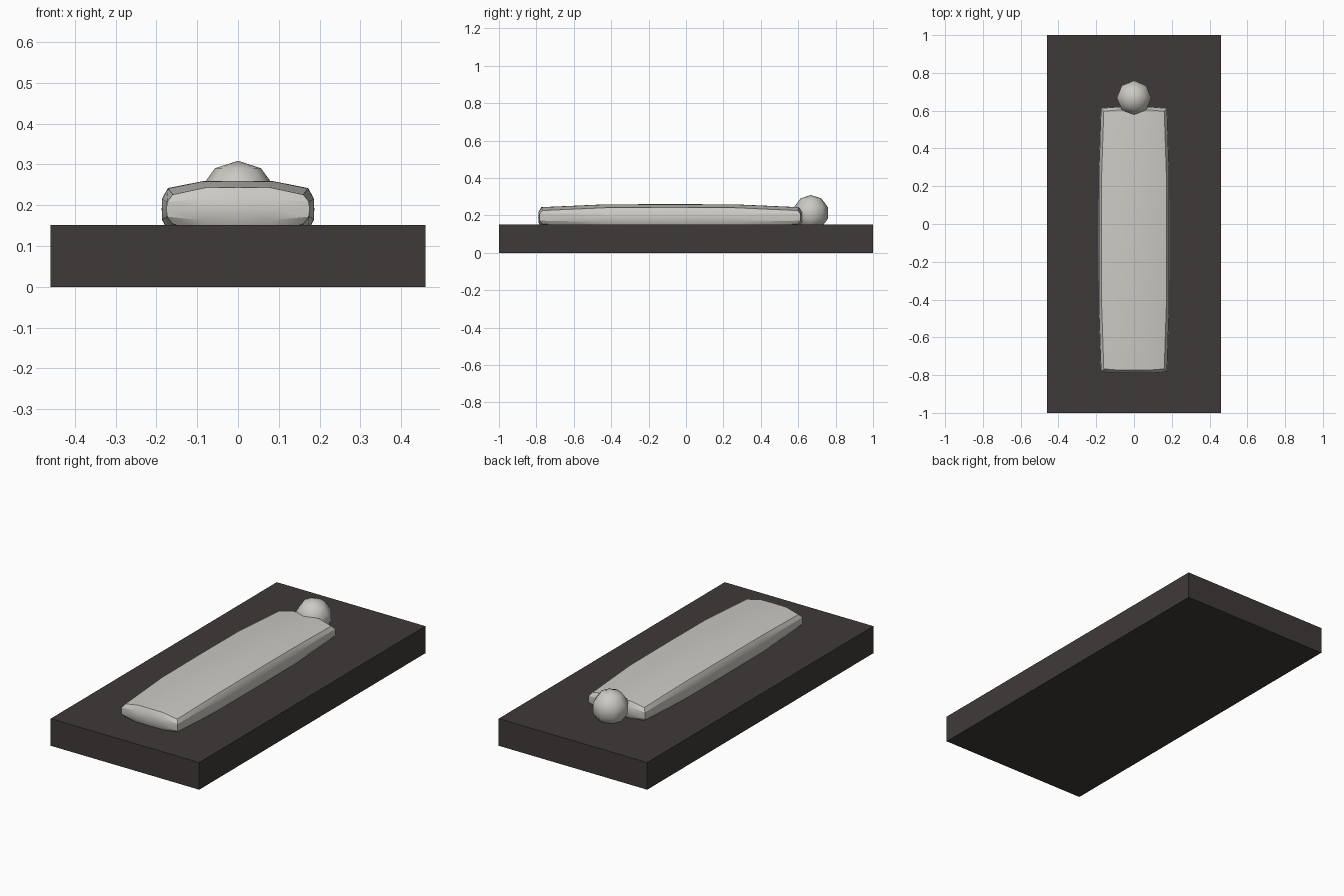
import bpy, bmesh, math
from mathutils import Vector

if "Cube" in bpy.data.objects:
    bpy.data.objects.remove(bpy.data.objects["Cube"])


def material(name, rgb):
    m = bpy.data.materials.new(name)
    m.diffuse_color = (*rgb, 1)
    m.use_nodes = True
    m.node_tree.nodes["Principled BSDF"].inputs["Base Color"].default_value = m.diffuse_color
    return m


dark = material("dark stone", (0.05, 0.042, 0.041))
pale = material("pale stone", (0.60, 0.59, 0.55))


def finish(bm, name, mat, smooth_angle=None):
    bmesh.ops.recalc_face_normals(bm, faces=bm.faces)
    mesh = bpy.data.meshes.new(name)
    bm.to_mesh(mesh)
    bm.free()
    mesh.materials.append(mat)
    ob = bpy.data.objects.new(name, mesh)
    bpy.context.collection.objects.link(ob)
    if smooth_angle:
        bpy.ops.object.select_all(action='DESELECT')
        ob.select_set(True)
        bpy.context.view_layer.objects.active = ob
        bpy.ops.object.shade_smooth_by_angle(angle=math.radians(smooth_angle))
    return ob


# Slab base
bm = bmesh.new()
bmesh.ops.create_cube(bm, size=1)
for v in bm.verts:
    v.co = Vector((v.co.x * 0.92, v.co.y * 2, (v.co.z + 0.5) * 0.152))
finish(bm, "slab_base", dark)


# Lying body: a 4x4x4 block whose faces swell in the middle
def swell(t):
    return 1 - abs(t) ** 4.3


bm = bmesh.new()
bmesh.ops.create_cube(bm, size=2)
bmesh.ops.subdivide_edges(bm, edges=bm.edges[:], cuts=3, use_grid_fill=True)
for p in bm.verts:
    u, v, w = p.co
    a, b, c = swell(u), swell(v), swell(w)
    p.co = Vector((u * (0.160 + 0.012 * b + 0.015 * c),
                   -0.085 + v * (0.682 + 0.007 * a + 0.016 * c),
                   0.19 + w * (0.036 + 0.018 * a + 0.016 * b)))
finish(bm, "lying_body", pale, 30)

# Round head
bm = bmesh.new()
bmesh.ops.create_uvsphere(bm, u_segments=8, v_segments=5, radius=0.096)
bmesh.ops.translate(bm, verts=bm.verts, vec=(0, 0.668, 0.213))
finish(bm, "head", pale, 60)
